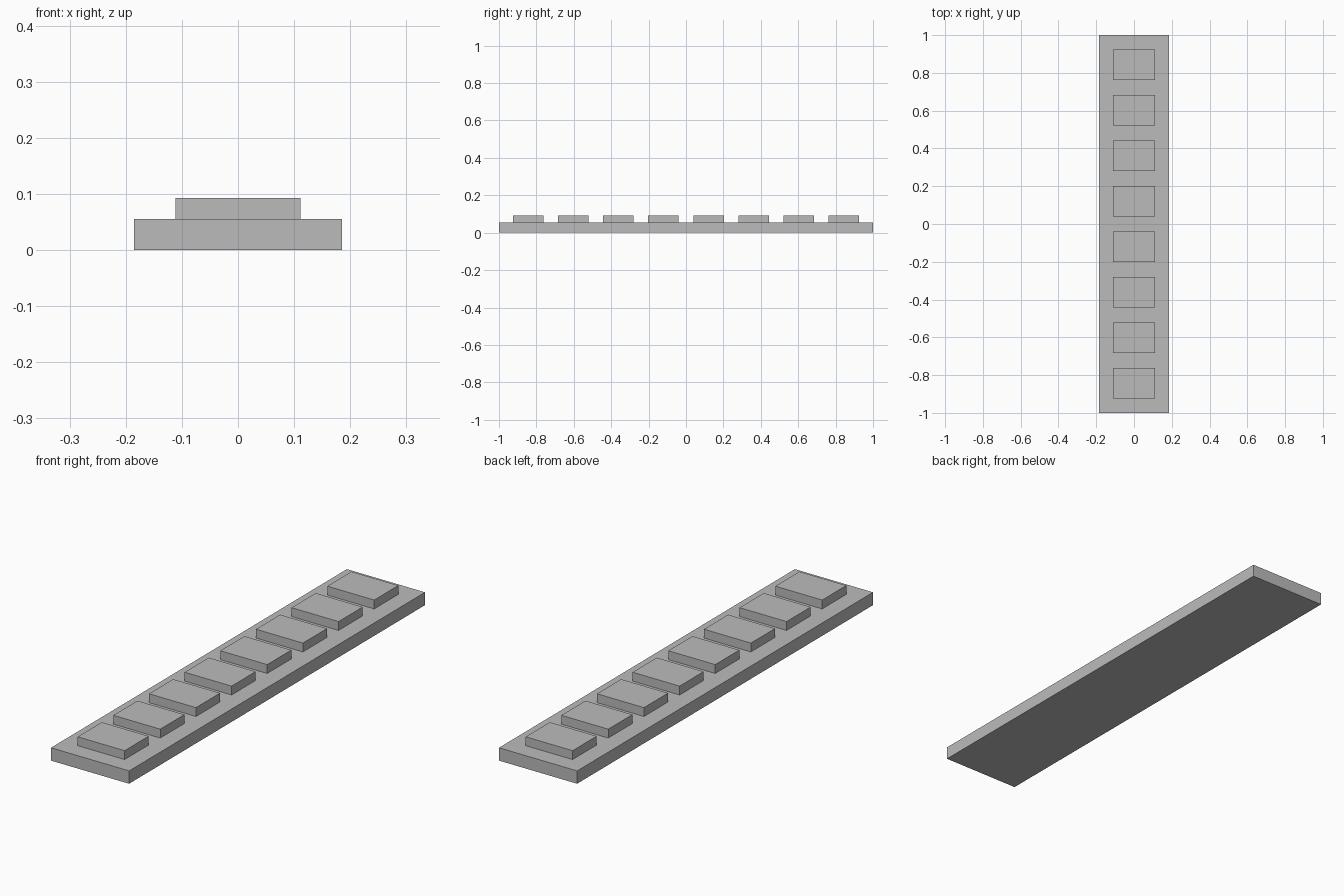
import bpy

if "Cube" in bpy.data.objects:
    bpy.data.objects.remove(bpy.data.objects["Cube"], do_unlink=True)

# One plain grey for every part
grey = bpy.data.materials.new("plain_grey")
grey.use_nodes = True
colour = (0.5, 0.5, 0.5, 1)
grey.diffuse_color = colour
bsdf = next(n for n in grey.node_tree.nodes if n.type == "BSDF_PRINCIPLED")
bsdf.inputs["Base Color"].default_value = colour


def box(name, y, size, bottom):
    """Box of the given size, centred on x, resting on height bottom."""
    bpy.ops.mesh.primitive_cube_add(size=1, location=(0, y, bottom + size[2] / 2))
    part = bpy.context.object
    part.name = name
    part.scale = size
    bpy.ops.object.transform_apply(location=False, rotation=False, scale=True)
    part.data.materials.append(grey)
    return part


# Long flat base
BASE_HEIGHT = 0.055
box("base_plank", 0, (0.37, 2, BASE_HEIGHT), 0)

# Row of evenly spaced raised pads
COUNT, SPACING = 8, 0.241
for i in range(COUNT):
    y = (i - (COUNT - 1) / 2) * SPACING
    box(f"raised_pad_{i + 1}", y, (0.222, 0.163, 0.038), BASE_HEIGHT)
